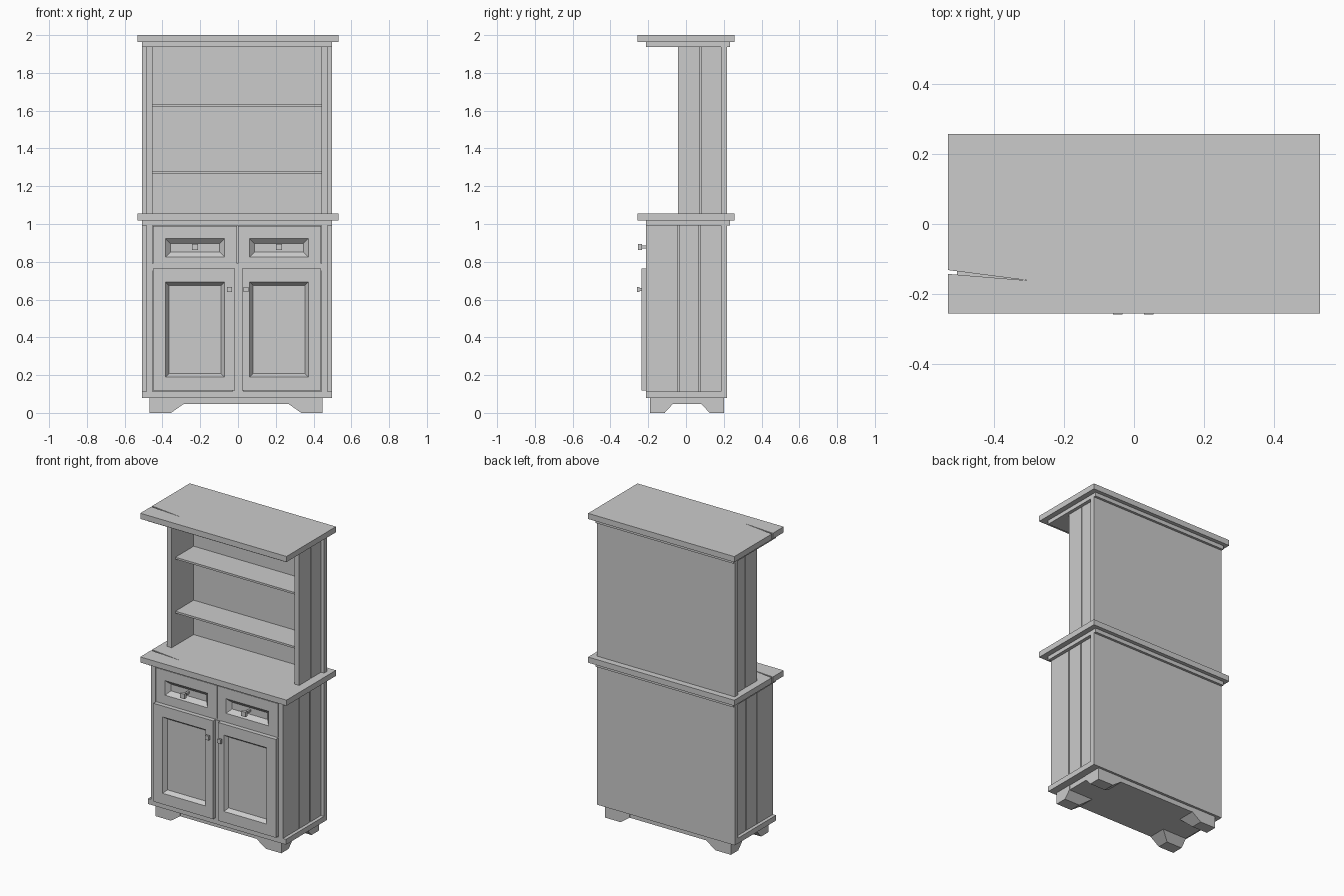
import bpy
import bmesh

old = bpy.data.objects.get("Cube")
if old:
    bpy.data.objects.remove(old, do_unlink=True)

GREY = (0.6, 0.6, 0.6, 1.0)
mat = bpy.data.materials.new("plain grey")
mat.use_nodes = True
mat.diffuse_color = GREY
mat.node_tree.nodes["Principled BSDF"].inputs["Base Color"].default_value = GREY


def finish(name, bm):
    bmesh.ops.recalc_face_normals(bm, faces=bm.faces)
    mesh = bpy.data.meshes.new(name)
    bm.to_mesh(mesh)
    bm.free()
    mesh.materials.append(mat)
    obj = bpy.data.objects.new(name, mesh)
    bpy.context.collection.objects.link(obj)
    return obj


def loft(name, loops):
    """Skin a list of equal-length point loops and cap both ends."""
    bm = bmesh.new()
    rings = [[bm.verts.new(p) for p in loop] for loop in loops]
    n = len(rings[0])
    for a, b in zip(rings, rings[1:]):
        for i in range(n):
            j = (i + 1) % n
            bm.faces.new((a[i], a[j], b[j], b[i]))
    bm.faces.new(rings[0][::-1])
    bm.faces.new(rings[-1])
    return finish(name, bm)


def rect_xy(x0, x1, y0, y1, z):
    return [(x0, y0, z), (x1, y0, z), (x1, y1, z), (x0, y1, z)]


def rect_xz(x0, x1, z0, z1, y):
    return [(x0, y, z0), (x1, y, z0), (x1, y, z1), (x0, y, z1)]


def box(name, x0, x1, y0, y1, z0, z1):
    return loft(name, [rect_xy(x0, x1, y0, y1, z) for z in (z0, z1)])


def cracked_slab(name, z0, z1):
    """Overhanging board with a narrow split running in from one end."""
    outline = [(-0.532, -0.256), (0.532, -0.256), (0.532, 0.258), (-0.532, 0.258),
               (-0.532, -0.132), (-0.3, -0.162), (-0.532, -0.143)]
    return loft(name, [[(x, y, z) for x, y in outline] for z in (z0, z1)])


def recessed_panel(name, outer, recess, front, back, depth, slope):
    """Front board with a bevelled sunken field."""
    x0, x1, z0, z1 = recess
    inner = (x0 + slope, x1 - slope, z0 + slope, z1 - slope)
    return loft(name, [rect_xz(*outer, back), rect_xz(*outer, front),
                       rect_xz(*recess, front), rect_xz(*inner, front + depth)])


def knob(name, x, z, half, front, thick, root):
    box(name + "_stem", x - 0.007, x + 0.007, front + thick, root, z - 0.007, z + 0.007)
    box(name, x - half, x + half, front, front + thick, z - half, z + half)


# Main extents of the carcass
L, R = -0.507, 0.497
SIDE_L, SIDE_R = -0.485, 0.475
IN_L, IN_R = -0.452, 0.442
FRONT, BACK_IN, BACK = -0.212, 0.185, 0.217
GAP = 0.004

# Worktop and cornice, each with a moulding below
for name, top in (("worktop", 1.055), ("cornice", 2.0)):
    cracked_slab(name, top - 0.037, top)
    box(name + "_moulding", L, R, FRONT, 0.233, top - 0.063, top - 0.037)

# Base moulding, underside and tapered feet
box("base_moulding", L, R, FRONT, BACK, 0.078, 0.113)
box("underside", -0.466, 0.446, -0.188, 0.2, 0.046, 0.078)
for side, xo, sx in (("right", -0.468, 1), ("left", 0.448, -1)):
    for end, yo, sy in (("front", -0.19, 1), ("back", 0.202, -1)):
        wide = (xo, xo + sx * 0.18, yo, yo + sy * 0.12)
        narrow = (xo, xo + sx * 0.113, yo, yo + sy * 0.077)
        loft(f"{end}_{side}_foot", [rect_xy(*narrow, 0), rect_xy(*wide, 0.047),
                                    rect_xy(*wide, 0.078)])

# Lower carcass and the two back panels
box("lower_core", IN_L, IN_R, -0.18, BACK_IN, 0.113, 0.992)
box("lower_back_panel", L, R, BACK_IN, BACK, 0.113, 0.992)
box("upper_back_panel", L, R, BACK_IN, BACK, 1.055, 1.937)

# Planked sides with thin joints
for side, xo, xi in (("right", SIDE_L, IN_L), ("left", SIDE_R, IN_R)):
    mid = xi + (xo - xi) * 0.3
    cuts = {"lower": (0.113, 0.992, [FRONT, -0.042, 0.07, BACK_IN]),
            "upper": (1.055, 1.937, [-0.043, 0.077, BACK_IN])}
    for level, (z0, z1, ys) in cuts.items():
        box(f"{level}_{side}_liner", min(xi, mid), max(xi, mid), ys[0], BACK_IN, z0, z1)
        for i, (a, b) in enumerate(zip(ys, ys[1:])):
            y0 = a if i == 0 else a + GAP
            y1 = b if b == BACK_IN else b - GAP
            box(f"{level}_{side}_plank", min(mid, xo), max(mid, xo), y0, y1, z0, z1)

# Display shelves
for z in (1.275, 1.63):
    box("shelf", IN_L, IN_R, -0.005, BACK_IN, z - 0.007, z + 0.006)

# Rail and stile between drawers and doors
box("front_rail", IN_L, IN_R, -0.207, -0.18, 0.75, 0.79)
box("centre_stile", -0.03, 0.03, FRONT, -0.18, 0.113, 0.762)

# Drawers, doors and their knobs
fronts = (("right", IN_L + 0.002, -0.005, -0.016, -0.383, -0.072, -0.228, -0.046),
          ("left", IN_R - 0.002, -0.001, 0.021, 0.062, 0.372, 0.217, 0.042))
for side, edge, drawer_in, door_in, rx0, rx1, drawer_knob, door_knob in fronts:
    d0, d1 = sorted((edge, drawer_in))
    recessed_panel(side + "_drawer", (d0, d1, 0.771, 0.99), (rx0, rx1, 0.826, 0.922),
                   FRONT, -0.18, 0.025, 0.026)
    d0, d1 = sorted((edge, door_in))
    recessed_panel(side + "_door", (d0, d1, 0.118, 0.764), (rx0, rx1, 0.19, 0.692),
                   -0.236, -0.18, 0.025, 0.018)
    knob(side + "_drawer_knob", drawer_knob, 0.878, 0.016, -0.254, 0.02, -0.18)
    knob(side + "_door_knob", door_knob, 0.653, 0.0135, -0.259, 0.013, -0.23)
